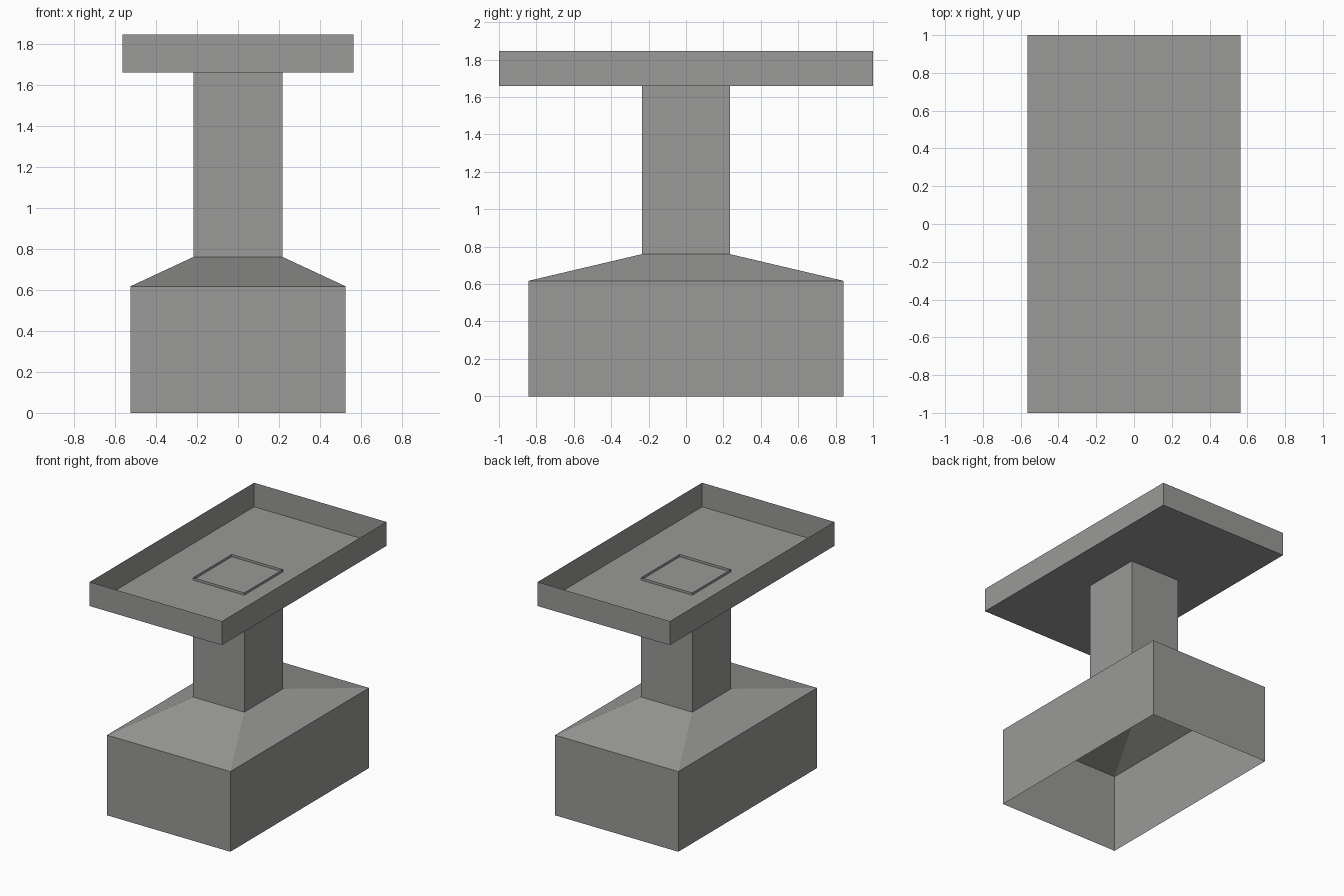
import bpy, bmesh

if "Cube" in bpy.data.objects:
    bpy.data.objects.remove(bpy.data.objects["Cube"])

# One warm grey for the whole model
grey = bpy.data.materials.new("stone_grey")
grey.diffuse_color = (0.32, 0.32, 0.31, 1.0)
grey.use_nodes = True
grey.node_tree.nodes["Principled BSDF"].inputs["Base Color"].default_value = grey.diffuse_color


def shell(name, rings, bottom=False):
    """Thin skin through stacked rectangles (half_x, half_y, z), open at the top."""
    bm = bmesh.new()
    loops = [[bm.verts.new((sx * hx, sy * hy, z))
              for sx, sy in ((-1, -1), (1, -1), (1, 1), (-1, 1))]
             for hx, hy, z in rings]
    for lo, hi in zip(loops, loops[1:]):
        for i in range(4):
            j = (i + 1) % 4
            bm.faces.new((lo[i], lo[j], hi[j], hi[i]))
    if bottom:
        bm.faces.new(loops[0][::-1])
    mesh = bpy.data.meshes.new(name)
    bm.to_mesh(mesh)
    bm.free()
    mesh.materials.append(grey)
    obj = bpy.data.objects.new(name, mesh)
    bpy.context.collection.objects.link(obj)
    return obj


# Hollow base, open underneath, with sloped shoulder and column;
# the column's open rim pokes just through the tray floor
shell("pedestal", [(0.525, 0.843, 0.0), (0.525, 0.843, 0.617),
                   (0.218, 0.235, 0.76), (0.218, 0.235, 1.68)])

# Open tray with thin upright walls
shell("tray", [(0.563, 1.0, 1.66), (0.563, 1.0, 1.845)], bottom=True)
